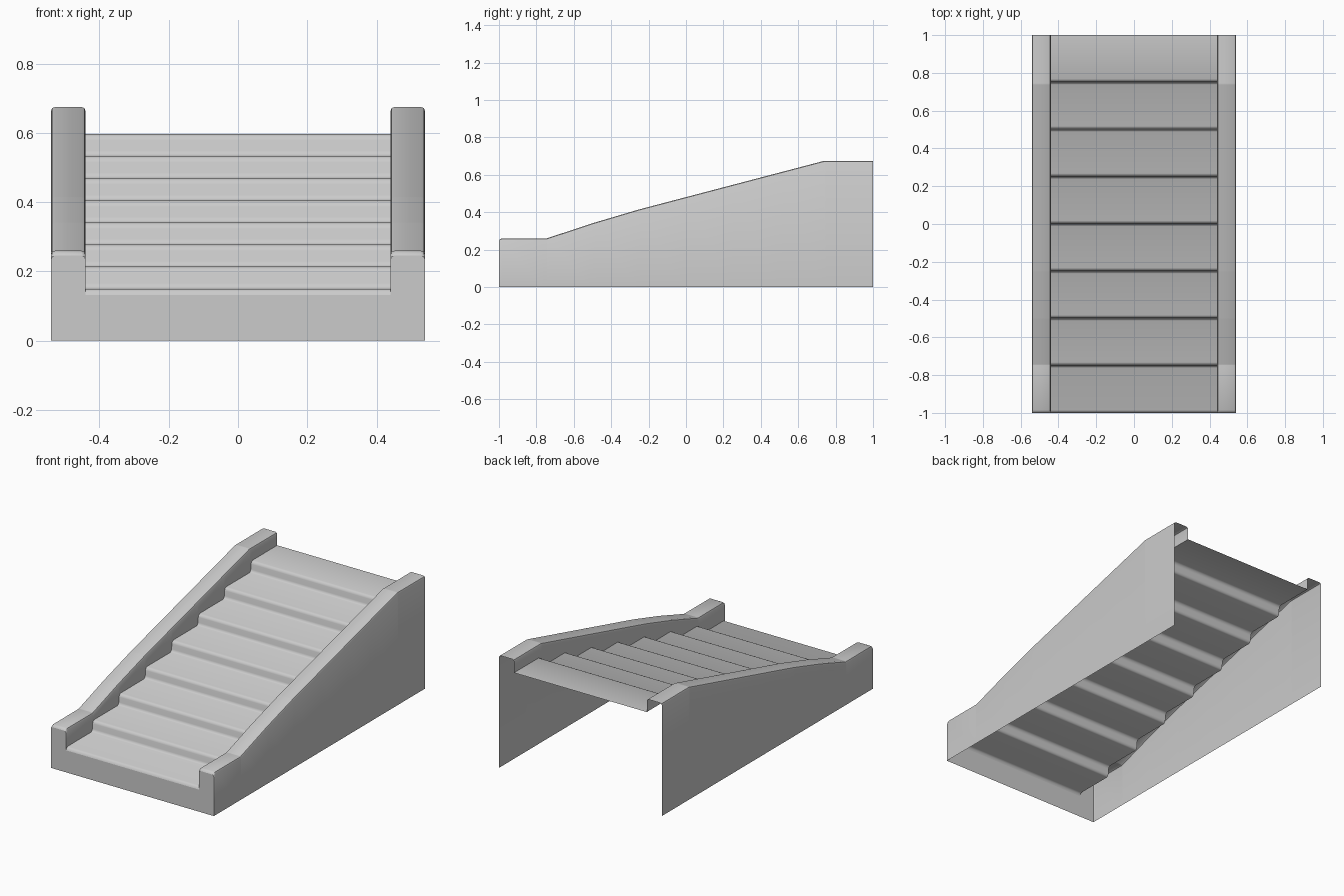
import bpy, bmesh, math

if "Cube" in bpy.data.objects:
    bpy.data.objects.remove(bpy.data.objects["Cube"])

HALF_W, INNER, BEVEL = 0.54, 0.44, 0.012
STEPS, DEPTH, RISE, BASE = 8, 0.25, 0.0638, 0.15

# Side profile of the treads: rounded front lip, then soft-cornered risers
tread = [(-1, 0.132), (-0.996, 0.143), (-0.985, BASE)]
riser = [(-0.012, 0), (-0.004, 0.006), (0, 0.016), (0.002, 0.046),
         (0.007, 0.058), (0.018, RISE)]
for i in range(STEPS - 1):
    y0, z0 = -1 + DEPTH * (i + 1), BASE + RISE * i
    tread += [(y0 + dy, z0 + dz) for dy, dz in riser]
tread.append((1, BASE + RISE * (STEPS - 1)))

# Side profile of the rail tops
rail = [(-1, 0.246), (-0.996, 0.254), (-0.985, 0.26), (-0.745, 0.26),
        (-0.5, 0.341), (-0.25, 0.415), (0.74, 0.675), (1, 0.675)]


def height(profile, y):
    for (ya, za), (yb, zb) in zip(profile, profile[1:]):
        if y <= yb:
            return za + (zb - za) * (y - ya) / (yb - ya)
    return profile[-1][1]


def rail_section(y):
    top = height(rail, y)
    k = BEVEL * 0.3
    return [(INNER, y, height(tread, y)), (INNER, y, top - BEVEL),
            (INNER + k, y, top - k), (INNER + BEVEL, y, top),
            (HALF_W - BEVEL, y, top), (HALF_W - k, y, top - k),
            (HALF_W, y, top - BEVEL), (HALF_W, y, 0)]


def finish(name, bm):
    mesh = bpy.data.meshes.new(name)
    bm.to_mesh(mesh)
    bm.free()
    ob = bpy.data.objects.new(name, mesh)
    bpy.context.collection.objects.link(ob)
    bpy.ops.object.select_all(action='DESELECT')
    ob.select_set(True)
    bpy.context.view_layer.objects.active = ob
    bpy.ops.object.shade_smooth_by_angle(angle=math.radians(40))
    return ob


def loft(name, rows):
    bm = bmesh.new()
    grid = [[bm.verts.new(p) for p in row] for row in rows]
    for a, b in zip(grid, grid[1:]):
        for j in range(len(a) - 1):
            bm.faces.new((a[j], a[j + 1], b[j + 1], b[j]))
    return finish(name, bm)


# Stair surface
loft("steps", [[(-INNER, y, z), (INNER, y, z)] for y, z in tread])

# Hollow side walls with rounded rail tops, mirrored left to right
stations = sorted({round(y, 5) for y, z in tread + rail})
walls = loft("side_walls", [rail_section(y) for y in stations])
walls.modifiers.new("mirror", 'MIRROR').use_axis = (True, False, False)

# Front panel closing the low end
right = rail_section(-1)[::-1]
outline = right + [(-x, y, z) for x, y, z in reversed(right)]
bm = bmesh.new()
bm.faces.new([bm.verts.new(p) for p in outline])
finish("front_panel", bm)
